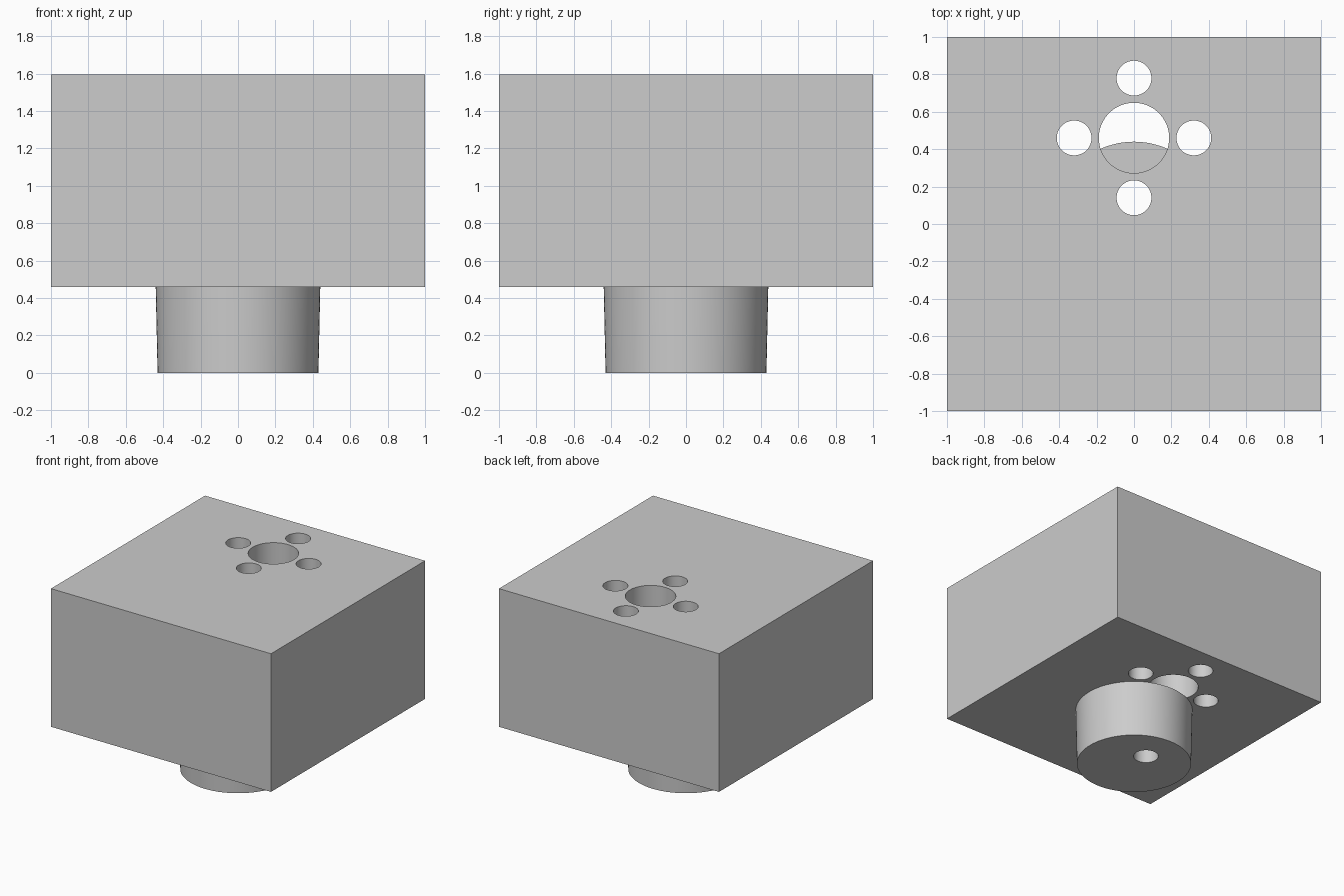
import bpy

if "Cube" in bpy.data.objects:
    bpy.data.objects.remove(bpy.data.objects["Cube"])

BOTTOM, TOP = 0.46, 1.595
HOLE_Y = 0.46
OFFSET = 0.32

grey = bpy.data.materials.new("light grey")
grey.use_nodes = True
colour = (0.604, 0.604, 0.604, 1)
grey.diffuse_color = colour
grey.node_tree.nodes["Principled BSDF"].inputs["Base Color"].default_value = colour


def cylinder(name, x, y, z0, z1, r0, r1):
    bpy.ops.mesh.primitive_cone_add(vertices=96, radius1=r0, radius2=r1, depth=z1 - z0,
                                    location=(x, y, (z0 + z1) / 2))
    obj = bpy.context.object
    obj.name = name
    obj.data.materials.append(grey)
    return obj


def cut(target, x, y, radius):
    """Drill a vertical through hole."""
    cutter = cylinder("hole_cutter", x, y, -0.5, 2, radius, radius)
    mod = target.modifiers.new("hole", 'BOOLEAN')
    mod.operation = 'DIFFERENCE'
    mod.solver = 'EXACT'
    mod.object = cutter
    bpy.context.view_layer.objects.active = target
    bpy.ops.object.modifier_apply(modifier=mod.name)
    bpy.data.objects.remove(cutter)


# Main block
bpy.ops.mesh.primitive_cube_add(size=1, location=(0, 0, (BOTTOM + TOP) / 2))
block = bpy.context.object
block.name = "block"
block.scale = (2, 2, TOP - BOTTOM)
bpy.ops.object.transform_apply(location=False, rotation=False, scale=True)
block.data.materials.append(grey)

# Tapered round boss underneath
boss = cylinder("boss", 0, 0, 0, BOTTOM, 0.43, 0.44)

# Central bore stops at the boss; four small holes surround it
cut(block, 0, HOLE_Y, 0.188)
for dx, dy in ((1, 0), (-1, 0), (0, 1), (0, -1)):
    cut(block, dx * OFFSET, HOLE_Y + dy * OFFSET, 0.093)
cut(boss, 0, HOLE_Y - OFFSET, 0.093)

# Smooth round walls, crisp edges
for obj in (block, boss):
    bpy.ops.object.select_all(action='DESELECT')
    obj.select_set(True)
    bpy.context.view_layer.objects.active = obj
    bpy.ops.object.shade_smooth_by_angle()
